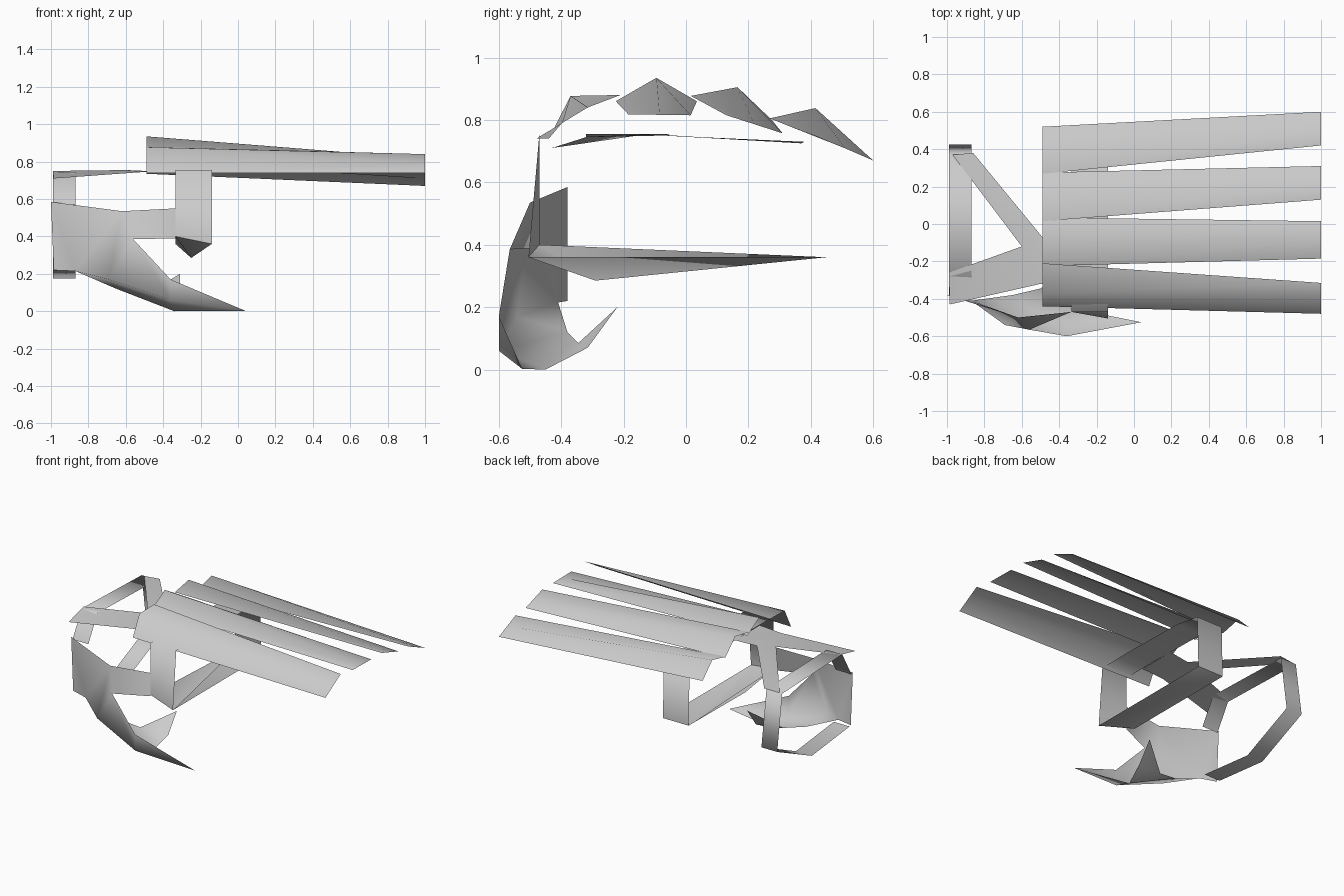
import bpy
import bmesh
from mathutils import Vector

cube = bpy.data.objects.get("Cube")
if cube:
    bpy.data.objects.remove(cube, do_unlink=True)

# Single material: plain grey sheet
grey = bpy.data.materials.new("plain grey")
grey.use_nodes = True
colour = (0.6, 0.6, 0.6, 1)
grey.diffuse_color = colour
grey.node_tree.nodes["Principled BSDF"].inputs["Base Color"].default_value = colour


def make_sheet(name, points, faces):
    """Build an open sheet from named points and faces that list those names."""
    bm = bmesh.new()
    verts = {key: bm.verts.new(co) for key, co in points.items()}
    for face in faces:
        bm.faces.new([verts[key] for key in face])
    bmesh.ops.recalc_face_normals(bm, faces=bm.faces)
    mesh = bpy.data.meshes.new(name)
    bm.to_mesh(mesh)
    bm.free()
    mesh.materials.append(grey)
    mesh.shade_smooth()
    obj = bpy.data.objects.new(name, mesh)
    bpy.context.collection.objects.link(obj)
    return obj


def make_band(name, left, right, closed=False):
    """Bridge two edge paths that have the same number of points."""
    points = {}
    for i, (a, b) in enumerate(zip(left, right)):
        points["left", i] = a
        points["right", i] = b
    count = len(left)
    faces = []
    for i in range(count if closed else count - 1):
        j = (i + 1) % count
        faces.append([("left", i), ("right", i), ("right", j), ("left", j)])
    return make_sheet(name, points, faces)


# Four long slats: ridged at the knuckle end, flat at the far end
slats = {
    "first_slat": ([(-.44, .74), (-.37, .877), (-.21, .88)], (-.48, .74), (-.315, .84)),
    "second_slat": ([(-.225, .86), (-.095, .935), (.035, .86)], (-.185, .818), (.015, .815)),
    "third_slat": ([(.015, .877), (.165, .905), (.275, .8)], (.13, .815), (.31, .757)),
    "fourth_slat": ([(.268, .805), (.415, .838), (.52, .735)], (.42, .748), (.6, .67)),
}
for name, (profile, low, high) in slats.items():
    start, end = Vector(low), Vector(high)
    tip = [start, start.lerp(end, 0.5), end]
    make_band(name,
              [(-.49, y, z) for y, z in profile],
              [(1, p.x, p.y) for p in tip])

# Closed ring around the wrist
ring_path = [(-.38, .57), (-.28, .745), (.37, .725), (.425, .345), (.05, .175), (-.36, .22)]
make_band("wrist_ring",
          [(-.99, y, z) for y, z in ring_path],
          [(-.87, y, z) for y, z in ring_path])

# Strap around the palm: front, top and back
strap_path = [(-.47, .4), (-.47, .755), (-.23, .758), (.25, .748), (.44, .715), (.45, .36)]
left_edge = [(-.335, y, z) for y, z in strap_path]
right_edge = [(-.14, y, z) for y, z in strap_path]
right_edge[0] = (-.14, -.505, .36)
make_band("palm_strap", left_edge, right_edge)

# Underside of the palm strap, folded at its front tip
make_sheet("palm_strap_underside", {
    "front_left": left_edge[0],
    "front_right": right_edge[0],
    "tip": (-.25, -.29, .285),
    "back_left": left_edge[-1],
    "back_right": right_edge[-1],
}, [
    ("front_left", "front_right", "tip"),
    ("front_left", "tip", "back_left"),
    ("front_right", "back_right", "back_left", "tip"),
])

# Two straps across the back of the hand, joined near the knuckles
make_sheet("hand_straps", {
    "front_outer": (-.985, -.43, .71),
    "front_inner": (-.99, -.26, .75),
    "back_outer": (-.86, .38, .73),
    "back_inner": (-.97, .37, .725),
    "crotch": (-.6, -.12, .755),
    "join_front": (-.5, -.32, .745),
    "join_back": (-.49, -.07, .75),
    "knuckle_front": (-.335, -.32, .755),
    "knuckle_back": (-.335, -.05, .755),
}, [
    ("front_outer", "join_front", "crotch", "front_inner"),
    ("back_inner", "crotch", "join_back", "back_outer"),
    ("crotch", "join_front", "join_back"),
    ("join_front", "knuckle_front", "knuckle_back", "join_back"),
])

# Curved thumb guard with its point and inner spike
make_sheet("thumb_guard", {
    "cuff_top": (-1, -.38, .585),
    "cuff_low": (-.985, -.38, .22),
    "heel": (-.87, -.41, .215),
    "top_mid": (-.62, -.5, .535),
    "top_end": (-.335, -.47, .55),
    "low_end": (-.335, -.47, .39),
    "notch": (-.56, -.565, .385),
    "belly": (-.69, -.54, .17),
    "thumb_top": (-.36, -.6, .17),
    "thumb_low": (-.36, -.6, .06),
    "point": (.04, -.525, .002),
    "floor_front": (-.34, -.45, 0),
    "floor_mid": (-.5, -.345, .085),
    "floor_back": (-.65, -.38, .12),
    "spike_side": (-.31, -.315, .07),
    "spike_tip": (-.31, -.22, .2),
}, [
    ("top_mid", "top_end", "low_end", "notch"),
    ("cuff_top", "top_mid", "heel", "cuff_low"),
    ("top_mid", "notch", "belly", "heel"),
    ("notch", "thumb_top", "thumb_low", "belly"),
    ("thumb_top", "point", "thumb_low"),
    ("thumb_low", "point", "floor_front"),
    ("belly", "thumb_low", "floor_front", "floor_mid", "floor_back"),
    ("heel", "belly", "floor_back"),
    ("floor_mid", "floor_front", "spike_side", "spike_tip"),
])
